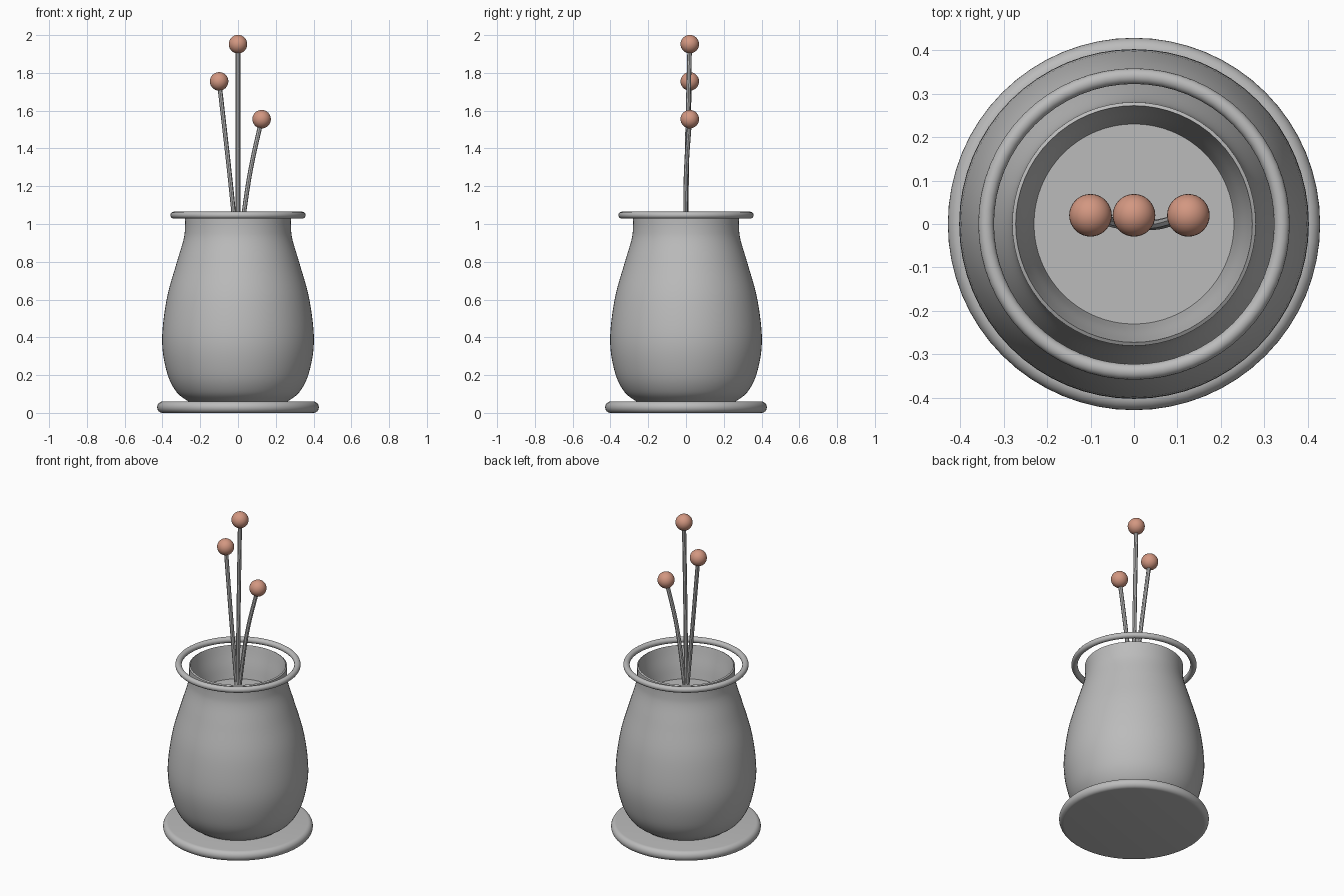
import bpy
import math
from mathutils import Vector

if "Cube" in bpy.data.objects:
    bpy.data.objects.remove(bpy.data.objects["Cube"], do_unlink=True)


def material(name, colour):
    mat = bpy.data.materials.new(name)
    mat.use_nodes = True
    mat.diffuse_color = colour
    mat.node_tree.nodes["Principled BSDF"].inputs["Base Color"].default_value = colour
    return mat


grey = material("stone grey", (0.5, 0.5, 0.5, 1))
clay = material("clay pink", (0.65, 0.31, 0.22, 1))


def finish(obj, name, mat):
    obj.name = name
    obj.data.materials.append(mat)
    bpy.ops.object.select_all(action="DESELECT")
    obj.select_set(True)
    bpy.context.view_layer.objects.active = obj
    bpy.ops.object.shade_smooth_by_angle(angle=math.radians(35))
    return obj


def smooth_path(points, steps):
    """Catmull-Rom curve through the given points."""
    pts = [Vector(p) for p in points]
    pts = [2 * pts[0] - pts[1]] + pts + [2 * pts[-1] - pts[-2]]
    out = []
    for a, b, c, d in zip(pts, pts[1:], pts[2:], pts[3:]):
        for i in range(steps):
            t = i / steps
            out.append(b + (c - a) * t / 2 + (2 * a - 5 * b + 4 * c - d) * t**2 / 2
                       + (3 * b - a - 3 * c + d) * t**3 / 2)
    return out + [pts[-2]]


def lathe(name, profile, mat, sides=64):
    """Revolve (radius, height) pairs, running from bottom to top, and cap both ends."""
    verts, faces = [], []
    for r, z in profile:
        for i in range(sides):
            a = math.tau * i / sides
            verts.append((r * math.cos(a), r * math.sin(a), z))
    for j in range(len(profile) - 1):
        for i in range(sides):
            k = (i + 1) % sides
            faces.append((j * sides + i, j * sides + k,
                          (j + 1) * sides + k, (j + 1) * sides + i))
    faces.append(tuple(reversed(range(sides))))
    faces.append(tuple(range(len(verts) - sides, len(verts))))
    mesh = bpy.data.meshes.new(name)
    mesh.from_pydata(verts, [], faces)
    obj = bpy.data.objects.new(name, mesh)
    bpy.context.collection.objects.link(obj)
    return finish(obj, name, mat)


# Round-edged base plate
edge = [(0.4 + 0.028 * math.cos(a), 0.03 + 0.03 * math.sin(a))
        for a in (math.pi * (i / 12 - 0.5) for i in range(13))]
lathe("base_plate", edge, grey)

# Vase: bulging outside, rim, then a tapered mouth down to a floor
outside = smooth_path([(0.26, 0.058), (0.325, 0.11), (0.375, 0.21), (0.402, 0.38),
                       (0.378, 0.6), (0.326, 0.79), (0.29, 0.91), (0.281, 0.97),
                       (0.28, 1.04)], 5)
mouth = smooth_path([(0.272, 1.045), (0.26, 0.99), (0.243, 0.92), (0.23, 0.85)], 4)
lathe("vase_body", outside + mouth, grey)

# Ring floating around the rim
bpy.ops.mesh.primitive_torus_add(major_radius=0.34, minor_radius=0.018, major_segments=64,
                                 minor_segments=16, location=(0, 0, 1.047))
finish(bpy.context.object, "rim_ring", grey)


def stem(name, mid, tip):
    curve = bpy.data.curves.new(name, "CURVE")
    curve.dimensions = "3D"
    curve.bevel_depth = 0.012
    curve.bevel_resolution = 2
    curve.use_fill_caps = True
    path = smooth_path([(0, -0.002, 0.83), mid, tip], 6)
    spline = curve.splines.new("POLY")
    spline.points.add(len(path) - 1)
    for point, co in zip(spline.points, path):
        point.co = (*co, 1)
    obj = bpy.data.objects.new(name, curve)
    bpy.context.collection.objects.link(obj)
    bpy.ops.object.select_all(action="DESELECT")
    obj.select_set(True)
    bpy.context.view_layer.objects.active = obj
    bpy.ops.object.convert(target="MESH")
    finish(bpy.context.object, name, grey)


# Three stems, each with a round bud
for side, mid, tip in (("right", (-0.045, 0.003, 1.27), (-0.1, 0.02, 1.755)),
                       ("middle", (0, 0.005, 1.35), (0, 0.02, 1.952)),
                       ("left", (0.06, 0, 1.25), (0.125, 0.02, 1.555))):
    stem(side + "_stem", mid, tip)
    bpy.ops.mesh.primitive_uv_sphere_add(segments=32, ring_count=16, radius=0.049, location=tip)
    finish(bpy.context.object, side + "_bud", clay)
